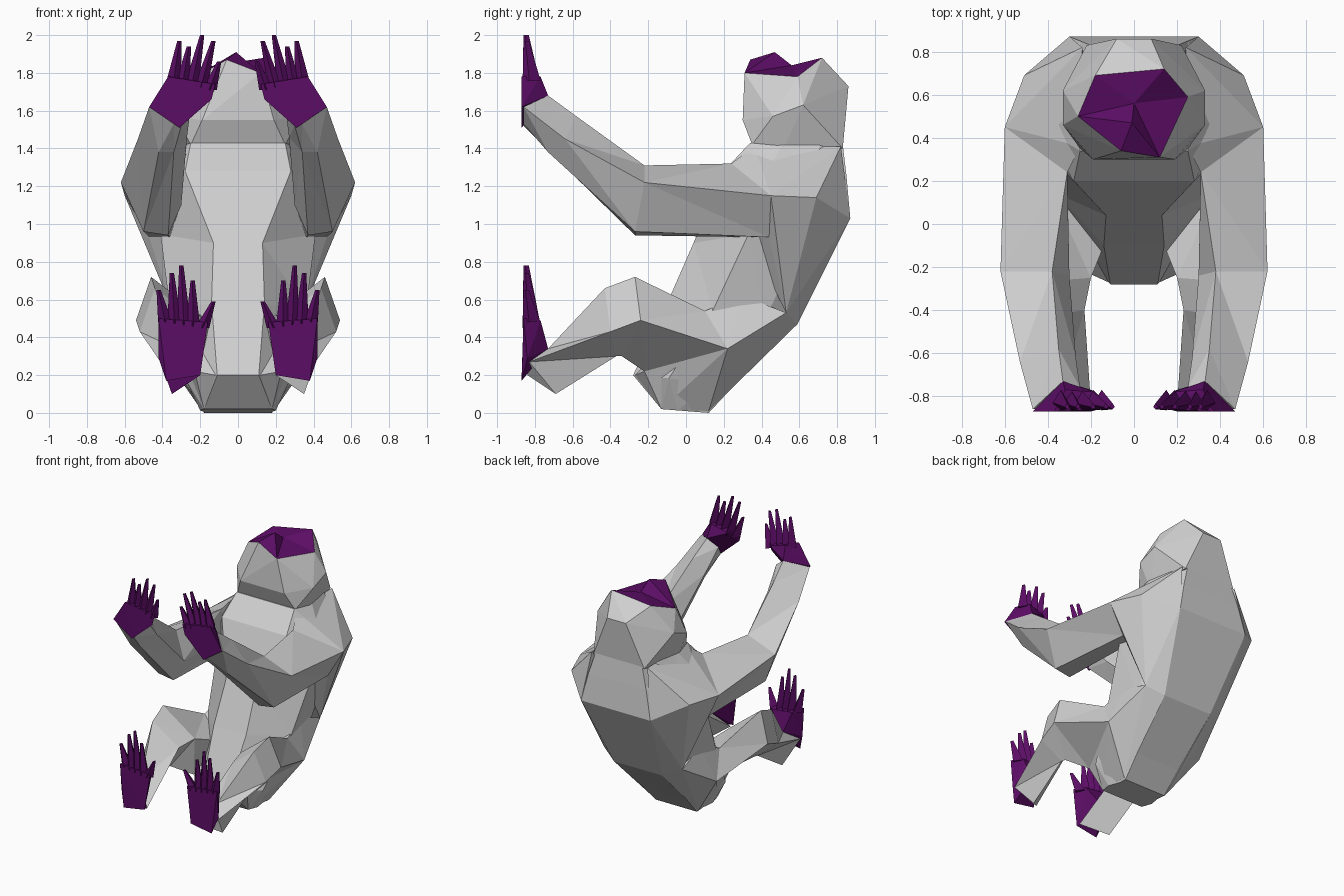
import bpy
import bmesh
from mathutils import Vector

if "Cube" in bpy.data.objects:
    bpy.data.objects.remove(bpy.data.objects["Cube"], do_unlink=True)


def make_material(name, colour):
    mat = bpy.data.materials.new(name)
    mat.use_nodes = True
    mat.diffuse_color = colour
    mat.node_tree.nodes["Principled BSDF"].inputs["Base Color"].default_value = colour
    return mat


grey = make_material("light grey", (0.62, 0.62, 0.62, 1))
purple = make_material("deep purple", (0.105, 0.004, 0.13, 1))
GREY, PURPLE = 0, 1


def finish(name, bm):
    """Turn a bmesh into a flat-shaded object."""
    bmesh.ops.recalc_face_normals(bm, faces=bm.faces)
    mesh = bpy.data.meshes.new(name)
    bm.to_mesh(mesh)
    bm.free()
    mesh.materials.append(grey)
    mesh.materials.append(purple)
    obj = bpy.data.objects.new(name, mesh)
    bpy.context.collection.objects.link(obj)


def mirrored(points, side):
    return [Vector((x * side, y, z)) for x, y, z in points]


def add_hull(bm, points):
    """Faceted convex lump around the points."""
    verts = [bm.verts.new(p) for p in points]
    bmesh.ops.convex_hull(bm, input=verts)
    return verts


def add_loft(bm, rings, end_colour=GREY):
    """Skin a list of equal rings and close both ends."""
    loops = [[bm.verts.new(p) for p in ring] for ring in rings]
    count = len(loops[0])
    sides = []
    for low, high in zip(loops, loops[1:]):
        for i in range(count):
            j = (i + 1) % count
            sides.append(bm.faces.new((low[i], low[j], high[j], high[i])))
    bm.faces.new(loops[0])
    bm.faces.new(loops[-1]).material_index = end_colour
    bmesh.ops.triangulate(bm, faces=sides)


def section(front_y, front_z, back_y, back_z, front_w, side_w, back_w):
    """Eight-sided body section from its front and back points and half widths."""
    front, back = Vector((0, front_y, front_z)), Vector((0, back_y, back_z))
    half = []
    for t, w in ((0, front_w), (0.35, side_w), (0.75, side_w * 0.88), (1, back_w)):
        half.append(front.lerp(back, t) + Vector((w, 0, 0)))
    return half + [Vector((-p.x, p.y, p.z)) for p in reversed(half)]


# Leaning torso, from the seat up to the neck
torso_rows = [
    (-0.13, 0.02, 0.12, 0.0, 0.18, 0.2, 0.18),
    (-0.28, 0.2, 0.26, 0.15, 0.11, 0.28, 0.19),
    (-0.1, 0.58, 0.59, 0.47, 0.14, 0.36, 0.21),
    (0.04, 0.9, 0.87, 1.03, 0.13, 0.41, 0.3),
    (0.2, 1.28, 0.85, 1.25, 0.28, 0.4, 0.25),
    (0.34, 1.43, 0.83, 1.42, 0.25, 0.28, 0.2),
]
torso = bmesh.new()
add_loft(torso, [section(*row) for row in torso_rows])
finish("torso", torso)

# Head: faceted lump whose open top is closed by the purple crown
crown_rim = [(-0.26, 0.5, 1.76), (-0.18, 0.69, 1.83), (0.14, 0.72, 1.88),
             (0.25, 0.59, 1.78), (0.12, 0.31, 1.8), (-0.06, 0.34, 1.87)]
half_head = [(0.25, 0.35, 1.42), (0.19, 0.3, 1.55), (0.27, 0.5, 1.36),
             (0.33, 0.46, 1.57), (0.33, 0.62, 1.63), (0.22, 0.83, 1.4), (0.08, 0.86, 1.73)]
head = bmesh.new()
verts = add_hull(head, [Vector(p) for p in crown_rim]
                 + mirrored(half_head, 1) + mirrored(half_head, -1))
rim = verts[:len(crown_rim)]
top = [f for f in head.faces if all(v in rim for v in f.verts)]
bmesh.ops.delete(head, geom=top, context="FACES_ONLY")
dip = head.verts.new((0, 0.56, 1.84))
peak = head.verts.new((-0.01, 0.47, 1.91))
a, b, c, d, e, f = rim
for corners in ((dip, a, b), (dip, b, c), (dip, c, d), (dip, d, e),
                (dip, e, peak), (peak, e, f), (peak, f, a), (peak, a, dip)):
    head.faces.new(corners).material_index = PURPLE
finish("head", head)

# Arm rings: top, outer, bottom outer, bottom inner, inner
arm_rings = [
    [(0.31, 0.24, 1.32), (0.6, 0.45, 1.15), (0.47, 0.44, 0.93), (0.36, 0.38, 0.93),
     (0.31, 0.26, 1.08)],
    [(0.38, -0.22, 1.31), (0.62, -0.22, 1.22), (0.5, -0.27, 0.96), (0.37, -0.27, 0.94),
     (0.3, -0.24, 1.1)],
    [(0.35, -0.58, 1.57), (0.53, -0.64, 1.45), (0.42, -0.73, 1.38), (0.34, -0.72, 1.38),
     (0.27, -0.62, 1.46)],
    [(0.33, -0.73, 1.68), (0.47, -0.86, 1.62), (0.34, -0.86, 1.53), (0.3, -0.86, 1.52),
     (0.25, -0.76, 1.62)],
]
# Leg rings: top, outer, bottom, inner
leg_rings = [
    [(0.36, 0.1, 0.54), (0.42, 0.22, 0.34), (0.23, -0.22, 0.22), (0.12, -0.05, 0.45)],
    [(0.46, -0.27, 0.72), (0.54, -0.24, 0.49), (0.35, -0.34, 0.3), (0.2, -0.25, 0.52)],
    [(0.44, -0.43, 0.66), (0.52, -0.4, 0.43), (0.36, -0.37, 0.3), (0.23, -0.4, 0.5)],
    [(0.33, -0.73, 0.34), (0.41, -0.83, 0.27), (0.35, -0.69, 0.1), (0.2, -0.84, 0.2)],
]

# Points joining each limb root to the back and the seat; both share the flank
flank = [(0.34, 0.53, 0.53), (0.21, 0.59, 0.47)]
shoulder = arm_rings[0] + flank + [(0.51, 0.69, 1.14), (0.3, 0.87, 1.03),
                                   (0.24, 0.82, 1.41), (0.25, 0.36, 1.41)]
hip = leg_rings[0] + flank + [(0.19, 0.12, 0.01), (0.18, -0.13, 0.02),
                              (0.12, -0.27, 0.2), (0.33, 0.3, 0.62)]

# Palm and sole corner points
palm = [(0.47, -0.87, 1.62), (0.31, -0.87, 1.51), (0.14, -0.86, 1.66), (0.33, -0.73, 1.68),
        (0.37, -0.87, 1.78), (0.12, -0.86, 1.74), (0.32, -0.77, 1.78), (0.18, -0.78, 1.74)]
sole = [(0.42, -0.84, 0.29), (0.38, -0.87, 0.17), (0.2, -0.87, 0.2), (0.33, -0.73, 0.34),
        (0.42, -0.86, 0.5), (0.16, -0.86, 0.48), (0.38, -0.77, 0.49), (0.2, -0.77, 0.47)]

# Finger and toe tips as (x, z), outer to inner
finger_tips = [(0.31, 1.97), (0.26, 1.94), (0.19, 2.0), (0.13, 1.97), (0.1, 1.86)]
toe_tips = [(0.42, 0.65), (0.35, 0.74), (0.3, 0.78), (0.24, 0.7), (0.13, 0.59)]


def limb(name, rings, root, side, end_colour=GREY):
    bm = bmesh.new()
    add_hull(bm, mirrored(root, side))
    add_loft(bm, [mirrored(ring, side) for ring in rings], end_colour)
    finish(name, bm)


def clawed_end(name, hull, outer, inner, tips, side):
    """Faceted palm with five tapering digits spread between two knuckles."""
    bm = bmesh.new()
    add_hull(bm, mirrored(hull, side))
    corners = [Vector(p) for p in ((0.038, 0, 0), (0, 0.06, 0), (-0.038, 0, 0), (0, -0.035, 0))]
    for i, (x, z) in enumerate(tips):
        root = Vector(outer).lerp(Vector(inner), i / (len(tips) - 1))
        tip = Vector((x, -0.85, z))
        base_ring = [root + o for o in corners]
        tip_ring = [tip + o * 0.3 for o in corners]
        add_loft(bm, [mirrored(base_ring, side), mirrored(tip_ring, side)])
    for face in bm.faces:
        face.material_index = PURPLE
    finish(name, bm)


for label, side, heel in (("left", 1, GREY), ("right", -1, PURPLE)):
    limb(label + "_arm", arm_rings, shoulder, side)
    limb(label + "_leg", leg_rings, hip, side, heel)
    clawed_end(label + "_hand", palm, (0.34, -0.83, 1.76), (0.15, -0.83, 1.71),
               finger_tips, side)
    clawed_end(label + "_foot", sole, (0.385, -0.83, 0.48), (0.19, -0.83, 0.45),
               toe_tips, side)
